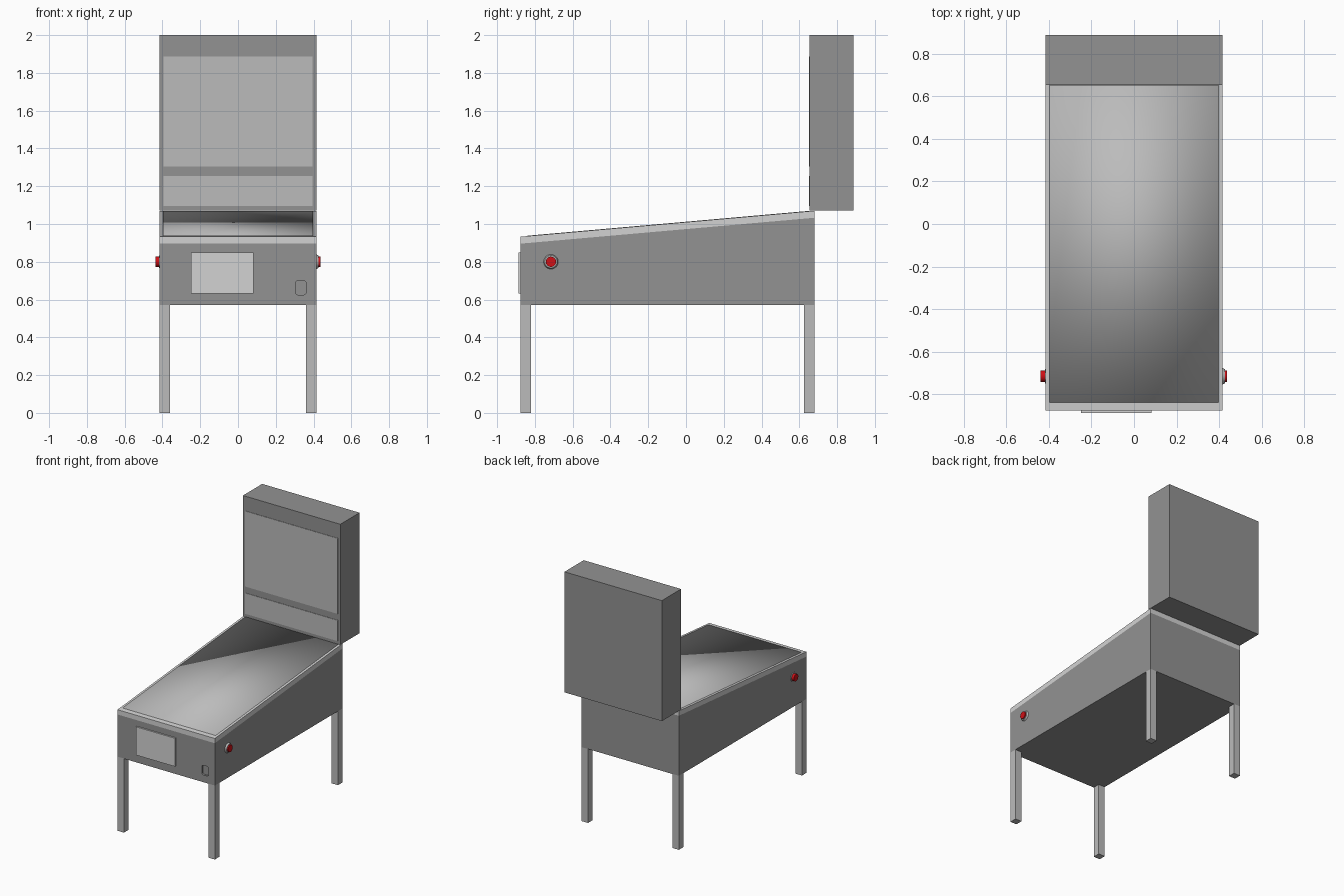
import bpy, bmesh, math
from mathutils import Matrix

if "Cube" in bpy.data.objects:
    bpy.data.objects.remove(bpy.data.objects["Cube"])


def mat(name, r, g, b):
    m = bpy.data.materials.new(name)
    m.diffuse_color = (r, g, b, 1)
    m.use_nodes = True
    m.node_tree.nodes["Principled BSDF"].inputs["Base Color"].default_value = m.diffuse_color
    return m


BODY = mat("dark_grey", 0.29, 0.29, 0.29)
MID = mat("mid_grey", 0.50, 0.50, 0.50)
LIGHT = mat("light_grey", 0.65, 0.65, 0.65)
RED = mat("button_red", 0.62, 0.005, 0.008)


def finish(name, bm, material):
    bmesh.ops.recalc_face_normals(bm, faces=bm.faces)
    me = bpy.data.meshes.new(name)
    bm.to_mesh(me)
    bm.free()
    me.materials.append(material)
    ob = bpy.data.objects.new(name, me)
    bpy.context.collection.objects.link(ob)
    return ob


def extrude_x(name, profile, x, material):
    """Side profile of (y, z) points extruded from -x to x."""
    bm = bmesh.new()
    f = bm.faces.new([bm.verts.new((-x, y, z)) for y, z in profile])
    ext = bmesh.ops.extrude_face_region(bm, geom=[f])["geom"]
    bmesh.ops.translate(bm, vec=(2 * x, 0, 0),
                        verts=[v for v in ext if isinstance(v, bmesh.types.BMVert)])
    return finish(name, bm, material)


def box(name, x0, x1, y0, y1, z0, z1, material, round_y=0):
    """Box by limits; round_y rounds the edges that run along y."""
    bm = bmesh.new()
    bmesh.ops.create_cube(bm, size=1)
    for v in bm.verts:
        v.co = ((x0, x1)[v.co.x > 0], (y0, y1)[v.co.y > 0], (z0, z1)[v.co.z > 0])
    if round_y:
        edges = [e for e in bm.edges
                 if abs(e.verts[0].co.y - e.verts[1].co.y) > 1e-4]
        bmesh.ops.bevel(bm, geom=edges, offset=round_y, segments=4,
                        profile=0.5, affect='EDGES')
    return finish(name, bm, material)


def disc(name, side, x0, x1, r0, r1, material):
    """Round button part on a side wall, from x0 outwards to x1."""
    bm = bmesh.new()
    bmesh.ops.create_cone(bm, cap_ends=True, segments=32, radius1=r0,
                          radius2=r1, depth=x1 - x0)
    m = (Matrix.Translation((side * (x0 + x1) / 2, -0.715, 0.80))
         @ Matrix.Rotation(side * math.pi / 2, 4, 'Y'))
    bmesh.ops.transform(bm, matrix=m, verts=bm.verts)
    ob = finish(name, bm, material)
    bpy.ops.object.select_all(action='DESELECT')
    ob.select_set(True)
    bpy.context.view_layer.objects.active = ob
    bpy.ops.object.shade_smooth_by_angle(angle=math.radians(35))


W, Y0, Y1 = 0.415, -0.875, 0.68


def top(y):
    """Height of the sloping rail top."""
    return 0.933 + (y - Y0) / (Y1 - Y0) * 0.137


# Cabinet with a shallow slot cut into the front
cabinet = extrude_x("cabinet", [(Y0, 0.57), (Y1, 0.57), (Y1, top(Y1) - 0.037),
                                (Y0, top(Y0) - 0.037)], W, BODY)
cutter = box("slot_cutter", 0.305, 0.36, Y0 - 0.05, Y0 + 0.015, 0.625, 0.70, BODY, 0.012)
cutter.hide_render = True
mod = cabinet.modifiers.new("slot", 'BOOLEAN')
mod.operation = 'DIFFERENCE'
mod.solver = 'EXACT'
mod.object = cutter
bpy.context.view_layer.objects.active = cabinet
bpy.ops.object.modifier_apply(modifier="slot")
bpy.data.objects.remove(cutter)

# Light rail around the top edge
extrude_x("top_rail", [(Y0, top(Y0) - 0.037), (Y1, top(Y1) - 0.037),
                       (Y1, top(Y1)), (Y0, top(Y0))], W, LIGHT)

# Sloping playfield cover, softly shaded right to its corners
a, b = -0.838, 0.655
cover = extrude_x("playfield_cover", [(a, top(a) - 0.02), (b, top(b) - 0.02),
                                      (b, top(b) + 0.002), (a, top(a) + 0.002)], 0.396, MID)
for p in cover.data.polygons:
    p.use_smooth = True

# Upright back box with two display panels
box("back_box", -W, W, 0.653, 0.887, 1.071, 2.0, BODY)
box("upper_panel", -0.395, 0.395, 0.650, 0.657, 1.305, 1.887, MID)
box("lower_panel", -0.395, 0.395, 0.650, 0.657, 1.095, 1.255, MID)

# Coin door
box("coin_door", -0.25, 0.083, -0.887, Y0 + 0.01, 0.632, 0.85, LIGHT)

# Four legs at the corners
for xn, x in (("left", -W), ("right", W - 0.055)):
    for yn, y in (("front", Y0), ("back", Y1 - 0.055)):
        box(f"{yn}_{xn}_leg", x, x + 0.055, y, y + 0.055, 0, 0.571, MID)

# Side buttons: the right one has a deeper collar
disc("right_button_collar", 1, 0.41, 0.427, 0.041, 0.033, MID)
disc("right_button", 1, 0.42, 0.436, 0.027, 0.027, RED)
disc("left_button_collar", -1, 0.41, 0.419, 0.036, 0.033, MID)
disc("left_button", -1, 0.415, 0.438, 0.027, 0.027, RED)
